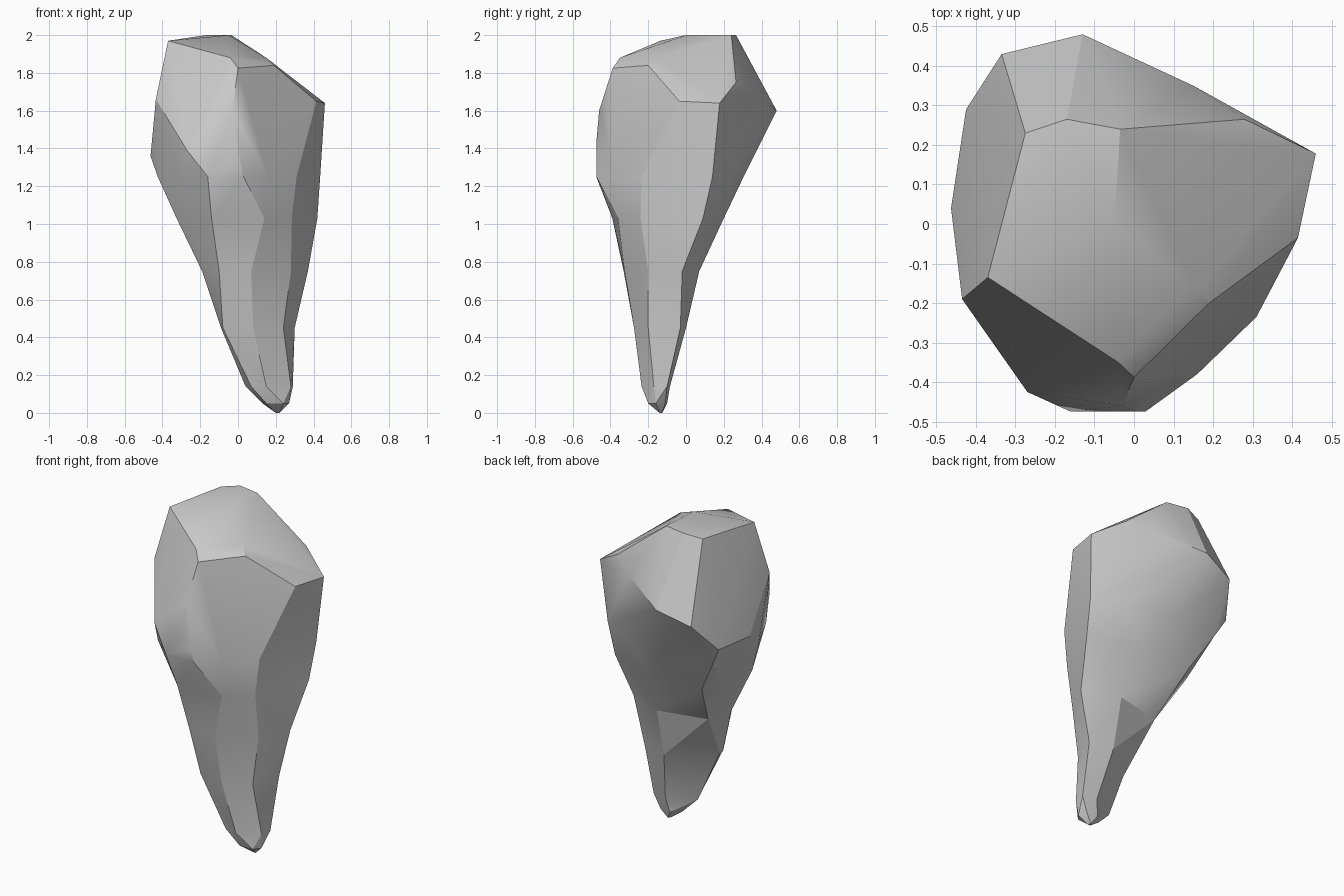
import bpy, bmesh

if "Cube" in bpy.data.objects:
    bpy.data.objects.remove(bpy.data.objects["Cube"])

# Convex horizontal sections of the tapering root, tip upwards: (z, [(x, y)...])
rings = [
    (0.00, [(.20, -.14), (.22, -.14), (.21, -.125)]),
    (0.05, [(.13, -.15), (.15, -.20), (.24, -.20), (.27, -.16), (.25, -.11), (.18, -.10)]),
    (0.14, [(.04, -.17), (.07, -.22), (.15, -.235), (.28, -.17), (.29, -.10), (.20, -.085)]),
    (0.45, [(-.09, -.20), (-.08, -.25), (.08, -.275), (.24, -.20), (.30, -.03), (.15, 0)]),
    (0.75, [(-.19, -.17), (-.10, -.33), (.07, -.325), (.28, -.20), (.37, -.02), (.15, .07), (-.15, 0)]),
    (1.03, [(-.325, -.18), (-.14, -.39), (.14, -.36), (.285, -.24), (.42, .09), (.08, .20), (-.24, .19), (-.31, .08)]),
    (1.25, [(-.425, -.10), (-.30, -.35), (-.16, -.475), (.03, -.474), (.16, -.38), (.31, -.235),
            (.435, .14), (.25, .23), (-.05, .305), (-.365, .26)]),
]

# Corner points of the broad faceted head
head = [
    (-.463, .04, 1.36), (-.425, .29, 1.36), (-.335, .43, 1.53), (-.13, .48, 1.6),
    (.15, .35, 1.7), (.28, .265, 1.75), (.46, .178, 1.64), (.415, -.035, 1.65),
    (.35, -.11, 1.5), (-.435, -.19, 1.66), (-.27, -.425, 1.39), (.01, -.475, 1.32),
    (-.03, -.475, 1.43), (-.03, -.46, 1.6), (0, -.388, 1.825), (-.04, -.35, 1.88),
    (.19, -.20, 1.84), (.15, -.16, 1.88), (-.37, -.135, 1.97), (-.05, 0, 2),
    (-.035, .24, 2), (-.17, .265, 2), (-.275, .23, 1.98),
]

bm = bmesh.new()


def hull_shell(lower, upper, open_heights):
    """Hull around two point groups, leaving the shared section planes open."""
    verts = [bm.verts.new(p) for p in lower + upper]
    result = bmesh.ops.convex_hull(bm, input=verts)
    faces = [f for f in result["geom"] if isinstance(f, bmesh.types.BMFace)]
    caps = [f for f in faces
            if any(all(abs(v.co.z - z) < 1e-4 for v in f.verts) for z in open_heights)]
    bmesh.ops.delete(bm, geom=caps, context="FACES")


layers = [[(x, y, z) for x, y in pts] for z, pts in rings]

# Root: one shell between each pair of sections
for i in range(len(layers) - 1):
    shared = [rings[i + 1][0]] + ([rings[i][0]] if i else [])
    hull_shell(layers[i], layers[i + 1], shared)

# Head: closed over the top section
hull_shell(layers[-1], head, [rings[-1][0]])

# Weld the shells and merge nearly flat facets
bmesh.ops.remove_doubles(bm, verts=bm.verts[:], dist=0.0005)
loose = [v for v in bm.verts if not v.link_faces]
bmesh.ops.delete(bm, geom=loose, context="VERTS")
bmesh.ops.recalc_face_normals(bm, faces=bm.faces[:])

mesh = bpy.data.meshes.new("rock_spike")
bm.to_mesh(mesh)
bm.free()
rock = bpy.data.objects.new("rock_spike", mesh)
bpy.context.collection.objects.link(rock)

# Soft shading across shallow bends, crisp edges between the main facets
bpy.context.view_layer.objects.active = rock
rock.select_set(True)
bpy.ops.object.shade_smooth_by_angle(angle=0.4)
